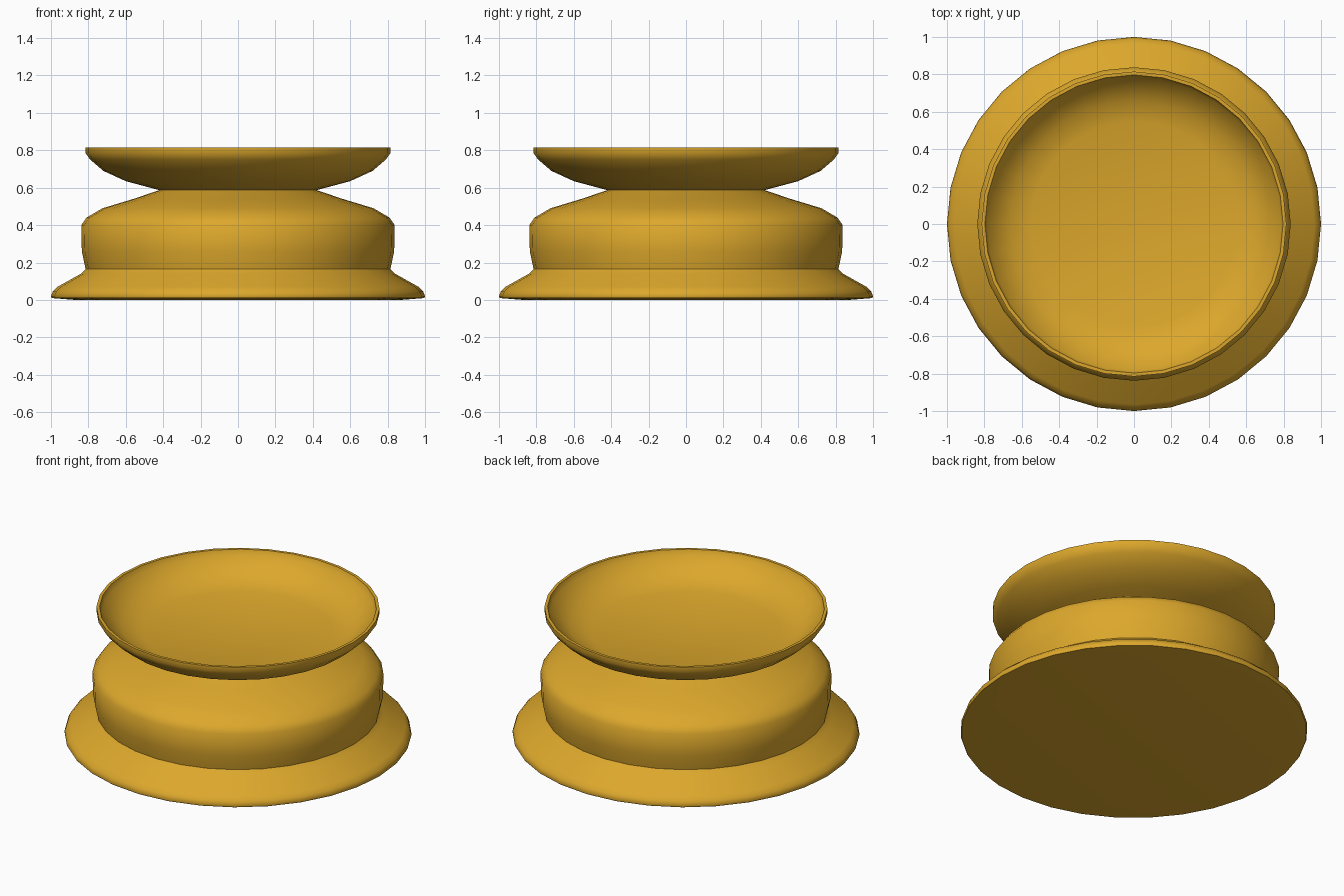
import bpy, bmesh, math

if "Cube" in bpy.data.objects:
    bpy.data.objects.remove(bpy.data.objects["Cube"])

SIDES = 32

mat = bpy.data.materials.new("golden_yellow")
mat.diffuse_color = (0.72, 0.39, 0.025, 1)
mat.use_nodes = True
mat.node_tree.nodes["Principled BSDF"].inputs["Base Color"].default_value = mat.diffuse_color


def lathe(name, profile):
    """Spin (radius, height) points round z; radius 0 becomes a pole."""
    bm = bmesh.new()
    verts = [bm.verts.new((r, 0, z)) for r, z in profile]
    edges = [bm.edges.new(p) for p in zip(verts, verts[1:])]
    bmesh.ops.spin(bm, geom=verts + edges, cent=(0, 0, 0), axis=(0, 0, 1),
                   angle=math.tau, steps=SIDES, use_duplicate=False)
    bmesh.ops.remove_doubles(bm, verts=bm.verts, dist=0.0005)
    bmesh.ops.recalc_face_normals(bm, faces=bm.faces)
    mesh = bpy.data.meshes.new(name)
    bm.to_mesh(mesh)
    bm.free()
    mesh.materials.append(mat)
    ob = bpy.data.objects.new(name, mesh)
    bpy.context.collection.objects.link(ob)
    bpy.ops.object.select_all(action='DESELECT')
    ob.select_set(True)
    bpy.context.view_layer.objects.active = ob
    bpy.ops.object.shade_smooth_by_angle(angle=math.radians(50))
    return ob


# Flared foot, drum body, pinched neck and open dish in one turned profile
lathe("turned_pedestal_dish", [
    # foot
    (0, 0), (0.87, 0), (0.995, 0.01), (1.0, 0.02), (0.99, 0.045), (0.965, 0.07),
    (0.84, 0.14), (0.815, 0.165),
    # drum body and shoulder
    (0.835, 0.26), (0.838, 0.40), (0.81, 0.44), (0.725, 0.49), (0.56, 0.54),
    # neck
    (0.42, 0.587),
    # outside of dish
    (0.60, 0.635), (0.72, 0.69), (0.79, 0.75), (0.815, 0.785), (0.815, 0.815),
    # rim and inside of dish
    (0.797, 0.815), (0.785, 0.78), (0.66, 0.69), (0.55, 0.66), (0, 0.64),
])
